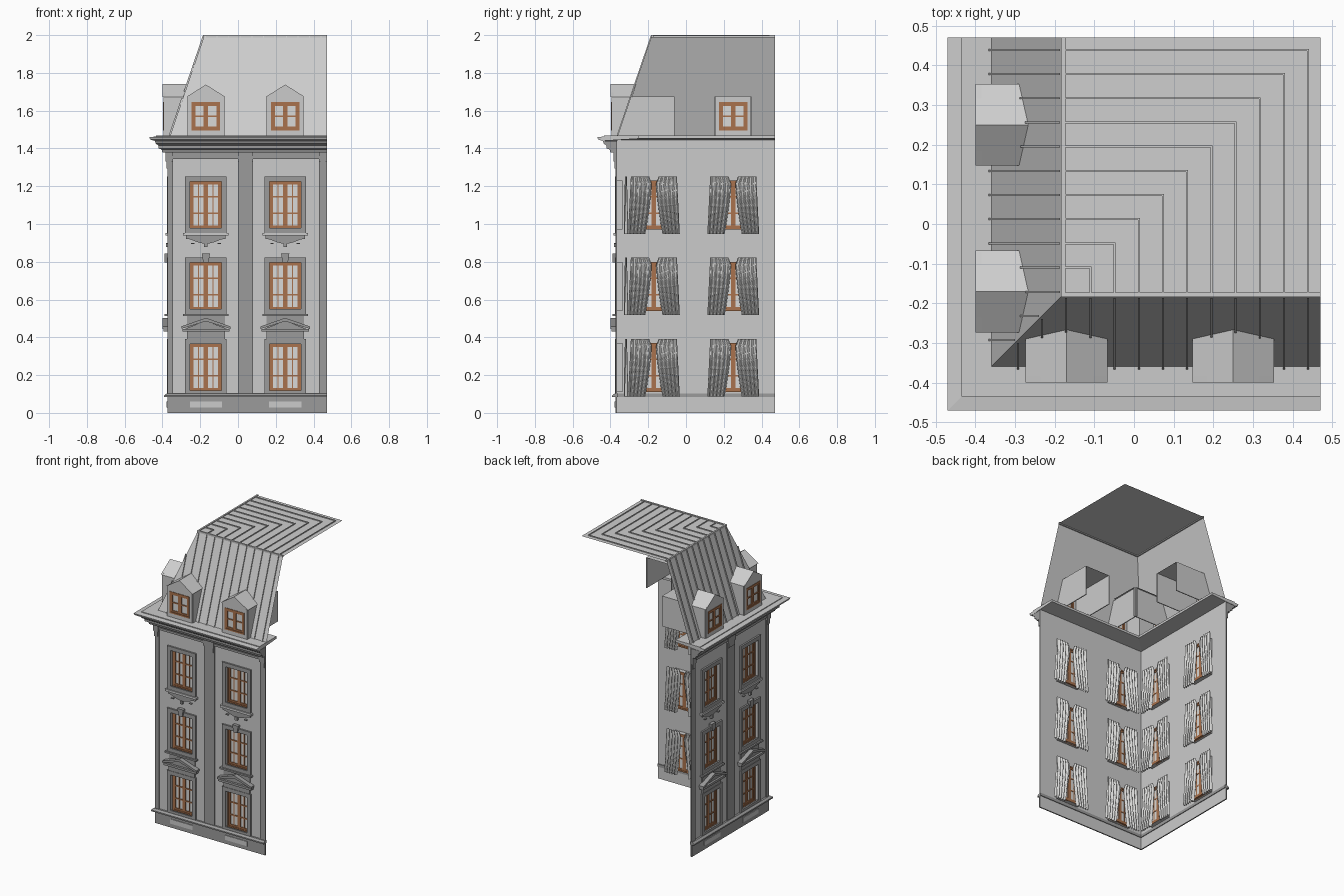
import bpy, bmesh, math

if "Cube" in bpy.data.objects:
    bpy.data.objects.remove(bpy.data.objects["Cube"])

def mat(name, r, g, b):
    m = bpy.data.materials.new(name)
    m.diffuse_color = (r, g, b, 1)
    m.use_nodes = True
    m.node_tree.nodes["Principled BSDF"].inputs["Base Color"].default_value = m.diffuse_color
    return m

WALL = mat("pale stone", .60, .60, .60)
TRIM = mat("grey trim", .33, .33, .33)
ROOF = mat("roof metal", .62, .62, .62)
WOOD = mat("brown wood", .40, .17, .075)
GLASS = mat("pale glass", .70, .70, .69)
CLOTH = mat("curtain cloth", .68, .68, .67)

END = .47                      # open ends of both facades
COLS = (-.17, .25)             # window axes along a facade
FLOORS = ((.11, .37), (.54, .80), (.97, 1.23))
HW = .085                      # half width of a window

# Facade coordinates: u along the wall, d outward from the centre, z up.
def face(bm, pts):
    return bm.faces.new([bm.verts.new((u, -d, z)) for u, d, z in pts])

def prism(bm, pts, d0, d1):
    """Extrude a (u, z) outline, anticlockwise seen from the front."""
    n = len(pts)
    a = [bm.verts.new((u, -d1, z)) for u, z in pts]
    b = [bm.verts.new((u, -d0, z)) for u, z in pts]
    bm.faces.new(a)
    bm.faces.new(b[::-1])
    for i in range(n):
        j = (i + 1) % n
        bm.faces.new((a[j], a[i], b[i], b[j]))

def box(bm, u0, u1, d0, d1, z0, z1):
    prism(bm, [(u0, z0), (u1, z0), (u1, z1), (u0, z1)], d0, d1)

def finish(name, bm, m, smooth=False):
    """Copy the facade across the corner diagonal and make the object."""
    geo = bmesh.ops.duplicate(bm, geom=bm.verts[:] + bm.edges[:] + bm.faces[:])["geom"]
    for v in [g for g in geo if isinstance(g, bmesh.types.BMVert)]:
        v.co.x, v.co.y = v.co.y, v.co.x
    bmesh.ops.reverse_faces(bm, faces=[g for g in geo if isinstance(g, bmesh.types.BMFace)])
    me = bpy.data.meshes.new(name)
    bm.to_mesh(me)
    bm.free()
    me.materials.append(m)
    ob = bpy.data.objects.new(name, me)
    bpy.context.collection.objects.link(ob)
    if smooth:
        for p in me.polygons:
            p.use_smooth = True
    return ob

def moulding(name, prof, m):
    """Sweep a closed (d, z) profile from the corner mitre to the open end."""
    bm = bmesh.new()
    a = [bm.verts.new((-d, -d, z)) for d, z in prof]
    b = [bm.verts.new((END, -d, z)) for d, z in prof]
    for i in range(len(prof)):
        j = (i + 1) % len(prof)
        bm.faces.new((a[i], b[i], b[j], a[j]))
    bm.faces.new(b)
    bmesh.ops.recalc_face_normals(bm, faces=bm.faces[:])
    finish(name, bm, m)

def frame(bm, c, hw, z0, z1, t, d0, d1):
    box(bm, c - hw, c - hw + t, d0, d1, z0, z1)
    box(bm, c + hw - t, c + hw, d0, d1, z0, z1)
    box(bm, c - hw + t, c + hw - t, d0, d1, z0, z0 + t)
    box(bm, c - hw + t, c + hw - t, d0, d1, z1 - t, z1)

# Wall sheet with window openings and reveals
bm = bmesh.new()
D = .365
us = [-D] + [c + s * HW for c in COLS for s in (-1, 1)] + [END]
zs = [0] + [z for f in FLOORS for z in f] + [1.46]
for i in range(5):
    for j in range(7):
        u0, u1, z0, z1 = us[i], us[i + 1], zs[j], zs[j + 1]
        if i % 2 and j % 2:
            e = .335
            face(bm, [(u0, D, z0), (u0, e, z0), (u0, e, z1), (u0, D, z1)])
            face(bm, [(u1, e, z0), (u1, D, z0), (u1, D, z1), (u1, e, z1)])
            face(bm, [(u0, D, z0), (u1, D, z0), (u1, e, z0), (u0, e, z0)])
            face(bm, [(u0, e, z1), (u1, e, z1), (u1, D, z1), (u0, D, z1)])
        else:
            face(bm, [(u0, D, z0), (u1, D, z0), (u1, D, z1), (u0, D, z1)])
finish("walls", bm, WALL)

# Plinth, base moulding, frieze and stepped cornice
moulding("plinth", [(.366, 0), (.374, 0), (.374, .085), (.366, .085)], TRIM)
moulding("base_moulding", [(.36, .083), (.392, .083), (.392, .092), (.378, .102), (.36, .102)], TRIM)
moulding("frieze", [(.366, 1.345), (.378, 1.345), (.378, 1.36), (.373, 1.36), (.373, 1.385), (.366, 1.385)], TRIM)
moulding("cornice", [(.366, 1.378), (.40, 1.378), (.405, 1.395), (.42, 1.40), (.42, 1.415),
                     (.435, 1.425), (.44, 1.44), (.366, 1.44)], TRIM)
moulding("gutter_ledge", [(.25, 1.452), (.44, 1.44), (.465, 1.447), (.47, 1.46), (.435, 1.463),
                          (.435, 1.468), (.25, 1.468)], WALL)

# Pilasters with capital brackets
bm = bmesh.new()
for u0, u1 in ((-.373, -.345), (0, .08), (.43, END)):
    box(bm, u0, u1, .3655, .373, .1, 1.35)
for u0, u1 in ((-.383, -.345), (.0, .08), (.43, END)):
    box(bm, u0, u1, .366, .383, 1.33, 1.378)
    box(bm, u0 + .006, u1 - .006, .366, .379, 1.295, 1.33)
finish("pilasters", bm, TRIM)

# Pale plates set in the plinth
bm = bmesh.new()
for c in COLS:
    box(bm, c - .085, c + .085, .374, .378, .028, .06)
finish("plinth_panels", bm, WALL)

# Window surrounds, pediments, keystones, sills and swags
bm = bmesh.new()
for c in COLS:
    for z0, z1 in FLOORS:
        frame(bm, c, .11, z0 - .018, z1 + .022, .027, .3655, .377)
    box(bm, c - .1, c + .1, .3655, .374, .39, .43)              # ground floor head
    box(bm, c - .125, c + .125, .366, .395, .43, .445)
    for s in (-1, 1):                                          # raking pediment
        p = [(c + s * .13, .445), (c, .485), (c, .503), (c + s * .13, .458)]
        prism(bm, p if s < 0 else p[::-1], .366, .40)
    prism(bm, [(c - .11, .445), (c + .11, .445), (c, .488)], .366, .38)
    box(bm, c - .1, c + .1, .3655, .370, .445, .525)            # apron
    box(bm, c - .12, c + .12, .366, .388, .513, .524)           # middle sill
    prism(bm, [(c - .014, .795), (c + .014, .795), (c + .022, .845), (c - .022, .845)], .366, .388)
    n = 8                                                      # swag below top window
    arc = [(c - .08 + .16 * i / n, .918 - .022 * math.sin(math.pi * i / n)) for i in range(n + 1)]
    prism(bm, [(c - .105, .938), (c - .105, .922)] + arc + [(c + .105, .922), (c + .105, .938)], .366, .374)
    for s in (-.07, 0, .07):
        box(bm, c + s - .009, c + s + .009, .366, .38, .877 if s == 0 else .895, .9)
finish("window_surrounds", bm, TRIM)
bm = bmesh.new()
for c in COLS:
    box(bm, c - .12, c + .12, .366, .384, .938, .953)
finish("top_sills", bm, WALL)

# Timber casements and glass, including the dormer windows
wood, glass = bmesh.new(), bmesh.new()
for c in COLS:
    for z0, z1, hw, d, rows in [(a, b, HW, .342, 3) for a, b in FLOORS] + [(1.495, 1.645, .075, .388, 2)]:
        frame(wood, c, hw, z0, z1, .01, d - .007, d + .01)
        for s in (-1, 1):
            m = c + s * (hw - .008) / 2
            frame(wood, m, (hw - .008) / 2, z0 + .009, z1 - .009, .012, d - .004, d + .006)
            for r in range(1, rows):
                z = z0 + (z1 - z0) * r / rows
                box(wood, m - hw / 2 + .012, m + hw / 2 - .012, d - .002, d + .005, z - .004, z + .004)
            if rows == 3:
                box(wood, m - .003, m + .003, d - .002, d + .004, z0 + .02, z1 - .02)
        face(glass, [(c - hw, d, z0), (c + hw, d, z0), (c + hw, d, z1), (c - hw, d, z1)])
finish("window_frames", wood, WOOD)
finish("window_glass", glass, GLASS)

# Pleated curtains inside, two per window, parting towards the bottom
bm = bmesh.new()
NU, NV = 30, 8
for c in COLS:
    for z0, z1 in FLOORS:
        for s in (-1, 1):
            rows = []
            for j in range(NV + 1):
                t = j / NV                                     # 0 top, 1 bottom
                outer = .122 + .015 * t
                inner = .010 + .035 * t ** 1.5 + (.015 if j == 0 else 0)
                rows.append([bm.verts.new((c + s * (inner + (outer - inner) * i / NU),
                             -(.318 + (.006 + .006 * t) * math.sin(i / NU * 5 * math.tau + .8 * t)),
                             z1 + .022 + (z0 - .036 - z1 - .022 + .014) * t)) for i in range(NU + 1)])
            for j in range(NV):
                for i in range(NU):
                    q = (rows[j][i], rows[j + 1][i], rows[j + 1][i + 1], rows[j][i + 1])
                    bm.faces.new(q if s > 0 else q[::-1])
finish("curtains", bm, CLOTH, True)

# Mansard roof: slopes open behind the dormers, flat top
Z0, ZE, ZR, ZT = 1.466, 1.675, 1.74, 1.994
def slope(z):
    return .36 - .18 * (z - Z0) / (ZT - Z0)
bm = bmesh.new()
cuts = [c + s * .095 for c in COLS for s in (-1, 1)]
d0, d1, d2 = slope(Z0), slope(ZE), slope(ZT)
lo, hi = [-d0] + cuts + [END], [-d1] + cuts + [END]
for i in (0, 2, 4):
    face(bm, [(lo[i], d0, Z0), (lo[i + 1], d0, Z0), (hi[i + 1], d1, ZE), (hi[i], d1, ZE)])
face(bm, [(-d1, d1, ZE), (END, d1, ZE), (END, d2, ZT), (-d2, d2, ZT)])
face(bm, [(-d2, d2, ZT), (END, d2, ZT), (END, -END, ZT)])      # half of the flat top
finish("mansard_roof", bm, ROOF)

# Standing seams running up the slope and on across the flat top
bm = bmesh.new()
W = .0025
for k in range(-3, 10):
    u = -.11 + .061 * k
    za = Z0
    for c in COLS:
        if abs(u - c) < .1:
            za = ZR - (ZR - ZE) * abs(u - c) / .1
    zb = ZT if u > -.18 else Z0 + (.36 + u) / .18 * (ZT - Z0)
    if zb > za + .01:
        a, b = slope(za), slope(zb)
        for s in (-1, 1):
            q = [(u + s * W, a, za), (u + s * W, a + .007, za + .002), (u + s * W, b + .007, zb + .002), (u + s * W, b, zb)]
            face(bm, q if s < 0 else q[::-1])
        face(bm, [(u - W, a + .007, za + .002), (u + W, a + .007, za + .002),
                  (u + W, b + .007, zb + .002), (u - W, b + .007, zb + .002)])
    if u > -.17:
        box(bm, u - W, u + W, -u - W, .18, ZT, 2.0)
box(bm, -.183, END, .173, .184, ZT - .006, 2.0)                # ridge curb
finish("roof_seams", bm, ROOF)

# Dormers: gabled front, cheeks running inside, open at the back
bm, caps = bmesh.new(), bmesh.new()
for c in COLS:
    for s in (-1, 1):
        u = c + s * .095
        back = .265 if u < -.2 else .06
        box(bm, u - .003, u + .003, back, .39, Z0, ZE)
        box(bm, c + s * .085 - .01, c + s * .085 + .01, .383, .395, Z0, ZE)
        e = c + s * .103                                       # roof pitches
        q = [(e, .40, ZE - .003), (c, .40, ZR), (c, slope(ZR) - .004, ZR), (e, slope(ZE) - .004, ZE - .003)]
        face(caps, q if s < 0 else q[::-1]).normal_flip()
    box(bm, c - .075, c + .075, .383, .395, Z0, 1.495)
    box(bm, c - .075, c + .075, .383, .395, 1.645, ZE)
    prism(bm, [(c - .1, ZE), (c + .1, ZE), (c, ZR - .002)], .385, .397)
    face(bm, [(c - .095, .06, ZE), (c + .095, .06, ZE), (c + .095, .385, ZE), (c - .095, .385, ZE)])
finish("dormer_walls", bm, WALL)
finish("dormer_roofs", caps, ROOF)
